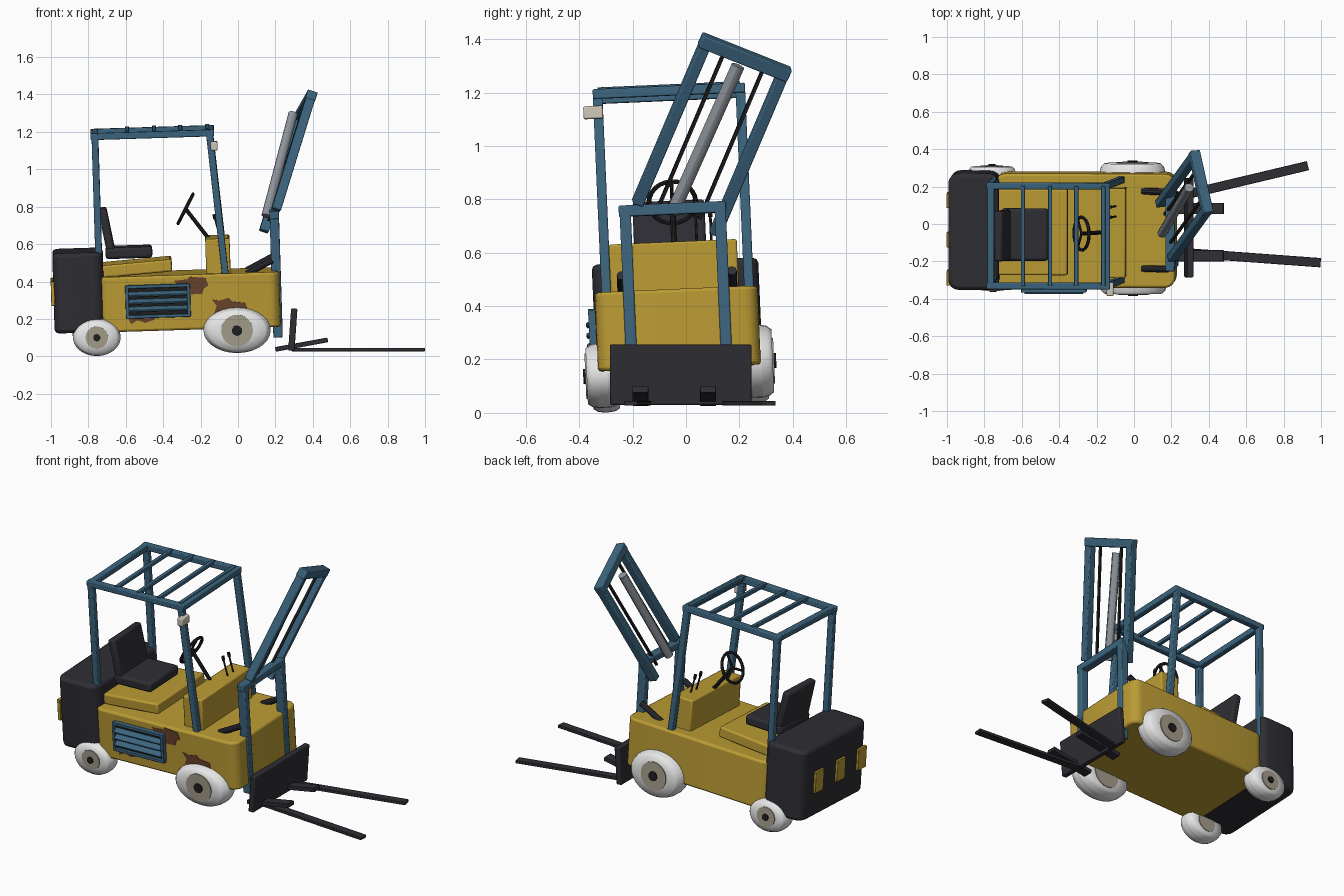
import bpy, bmesh, math
from mathutils import Matrix, Vector

if "Cube" in bpy.data.objects:
    bpy.data.objects.remove(bpy.data.objects["Cube"])

def mat(name, r, g, b):
    m = bpy.data.materials.new(name)
    m.diffuse_color = (r, g, b, 1)
    m.use_nodes = True
    m.node_tree.nodes["Principled BSDF"].inputs["Base Color"].default_value = m.diffuse_color
    return m

YELLOW = mat("yellow paint", .50, .33, .035)
BLUE = mat("steel blue", .045, .13, .21)
DARK = mat("charcoal", .027, .027, .034)
WHITE = mat("white rubber", .80, .80, .80)
RIM = mat("rim beige", .38, .34, .26)
GREY = mat("cylinder grey", .27, .30, .33)
RUST = mat("rust brown", .14, .055, .025)
BLACK = mat("black", .014, .014, .016)
LAMP = mat("lamp cream", .62, .58, .48)

# the whole truck leans a little: local frame -> world
P = Vector((-.25, -.03, .3))
TILT = (Matrix.Translation(P) @ Matrix.Rotation(math.radians(2.5), 4, 'X')
        @ Matrix.Rotation(math.radians(-1.8), 4, 'Y') @ Matrix.Translation(-P))
WORLD = Matrix.Identity(4)

def finish(name, bm, material, matrix, bevel=0, smooth=True):
    bmesh.ops.recalc_face_normals(bm, faces=bm.faces)
    me = bpy.data.meshes.new(name)
    bm.to_mesh(me)
    bm.free()
    me.materials.append(material)
    if smooth:
        for p in me.polygons:
            p.use_smooth = True
        me.set_sharp_from_angle(angle=math.radians(30))
    ob = bpy.data.objects.new(name, me)
    bpy.context.collection.objects.link(ob)
    ob.matrix_world = matrix
    if bevel:
        b = ob.modifiers.new("bevel", 'BEVEL')
        b.width, b.segments, b.limit_method, b.angle_limit = bevel, 2, 'ANGLE', math.radians(35)
    return ob

def box(name, c, size, material, pitch=0, bevel=.006, corner=0, frame=TILT):
    bm = bmesh.new()
    bmesh.ops.create_cube(bm, size=1)
    bmesh.ops.scale(bm, vec=size, verts=bm.verts)
    if corner:
        up = [e for e in bm.edges if abs(e.verts[0].co.z - e.verts[1].co.z) > .01]
        bmesh.ops.bevel(bm, geom=up, offset=corner, segments=4, profile=.5, affect='EDGES')
    m = frame @ Matrix.Translation(c) @ Matrix.Rotation(math.radians(pitch), 4, 'Y')
    return finish(name, bm, material, m, bevel)

def span(name, lo, hi, material, **k):
    lo, hi = Vector(lo), Vector(hi)
    return box(name, (lo + hi) / 2, hi - lo, material, **k)

def axes(a, b, side):
    z = (b - a).normalized()
    x = (side - z * side.dot(z)).normalized()
    m = Matrix((x, z.cross(x), z)).transposed().to_4x4()
    m.translation = (a + b) / 2
    return m

def bar(name, a, b, w, d, material, side=(0, 1, 0), frame=TILT, bevel=.005):
    a, b = Vector(a), Vector(b)
    bm = bmesh.new()
    bmesh.ops.create_cube(bm, size=1)
    bmesh.ops.scale(bm, vec=(w, d, (b - a).length), verts=bm.verts)
    return finish(name, bm, material, frame @ axes(a, b, Vector(side)), bevel)

def rod(name, a, b, r, material, n=10, frame=TILT):
    a, b = Vector(a), Vector(b)
    side = Vector((1, .01, 0)) if abs((b - a).normalized().x) < .9 else Vector((0, 1, 0))
    bm = bmesh.new()
    bmesh.ops.create_cone(bm, cap_ends=True, segments=n, radius1=r, radius2=r, depth=(b - a).length)
    return finish(name, bm, material, frame @ axes(a, b, side))

def lathe(name, pts, n, material, matrix, close=False):
    """Spin (radius, height) points about local z."""
    bm = bmesh.new()
    rings = [[bm.verts.new((r * math.cos(2 * math.pi * i / n), r * math.sin(2 * math.pi * i / n), h))
              for i in range(n)] for r, h in pts]
    for j in range(len(rings) - (0 if close else 1)):
        a, b = rings[j], rings[(j + 1) % len(rings)]
        for i in range(n):
            k = (i + 1) % n
            bm.faces.new((a[i], a[k], b[k], b[i]))
    return finish(name, bm, material, matrix)

# chassis, counterweight and its rear warning plates
span("body", (-.74, -.335, .155), (.225, .275, .45), YELLOW, corner=.055, bevel=.012)
span("counterweight", (-.985, -.342, .157), (-.715, .282, .585), DARK, corner=.055, bevel=.02)
for y in (.13, -.08, -.285):
    box("rear_plate", (-.988, y, .37), (.02, .08, .13), YELLOW, bevel=.003)

# seat base, seat, dash
box("seat_base", (-.54, -.035, .488), (.385, .46, .065), YELLOW, pitch=-3.5, bevel=.01)
box("seat_cushion", (-.575, -.045, .57), (.25, .28, .06), DARK, bevel=.015)
box("seat_back", (-.69, -.045, .69), (.045, .27, .24), DARK, pitch=-10, bevel=.012)
span("dash", (-.165, -.275, .44), (-.035, .205, .635), YELLOW, bevel=.008)

# steering wheel, column and levers
hub, low = Vector((-.265, -.03, .79)), Vector((-.145, -.03, .625))
ring_m = TILT @ Matrix.Translation(hub) @ Matrix.Rotation(math.radians(-61), 4, 'Y')
lathe("steering_wheel", [(.088 + .009 * math.cos(a), .009 * math.sin(a))
      for a in (i * math.pi / 3 for i in range(6))], 24, BLACK, ring_m, close=True)
rod("steering_column", hub, low, .011, BLACK)
for k in range(3):
    t = k * 2 * math.pi / 3
    tip = ring_m @ Vector((.086 * math.cos(t), .086 * math.sin(t), 0))
    rod("steering_spoke", ring_m.translation, tip, .007, BLACK, n=6, frame=WORLD)
for y in (.055, .11):
    rod("lever", (-.085, y, .62), (-.112, y, .735), .005, BLACK, n=6)
    rod("lever_knob", (-.109, y, .725), (-.114, y, .75), .009, BLACK, n=8)

# overhead guard: four posts, frame and slats
YS = (-.292, .243)
for y in YS:
    bar("rear_post", (-.737, y, .44), (-.737, y, 1.2), .036, .036, BLUE)
    bar("front_post", (-.062, y, .43), (-.125, y, 1.2), .036, .036, BLUE)
    bar("roof_rail", (-.76, y, 1.203), (-.1, y, 1.203), .036, .036, BLUE)
for x in (-.737, -.118):
    bar("roof_cross", (x, YS[0], 1.203), (x, YS[1], 1.203), .036, .036, BLUE, side=(1, 0, 0))
for x in (-.565, -.42, -.28, -.135):
    bar("roof_slat", (x, YS[0], 1.217), (x, YS[1], 1.217), .022, .022, BLUE, side=(1, 0, 0), bevel=.003)
span("work_lamp", (-.12, -.348, 1.11), (-.083, -.275, 1.158), LAMP)

# side louvre panel
span("grille_back", (-.595, -.345, .235), (-.26, -.325, .395), BLACK, bevel=0)
for z in (.235, .395):
    bar("grille_frame", (-.6, -.348, z), (-.255, -.348, z), .03, .018, BLUE, bevel=.003)
for x in (-.592, -.263):
    bar("grille_frame_side", (x, -.348, .23), (x, -.348, .40), .03, .018, BLUE, bevel=.003)
for z in (.275, .315, .355):
    bar("grille_louvre", (-.585, -.355, z), (-.27, -.355, z), .036, .012, BLUE, side=(0, 1, .6), bevel=.002)

# rust patches: thin irregular plates on the right side
for pts in ([(-.34, .42), (-.27, .425), (-.255, .44), (-.17, .43), (-.155, .39), (-.18, .375),
             (-.19, .345), (-.29, .345), (-.30, .37)],
            [(-.14, .315), (-.10, .305), (-.05, .32), (-.03, .30), (.04, .29), (.05, .25),
             (-.02, .23), (-.13, .235), (-.115, .28)],
            [(-.60, .25), (-.45, .25), (-.45, .215), (-.50, .20), (-.54, .215), (-.575, .195)]):
    bm = bmesh.new()
    f = bm.faces.new([bm.verts.new((x, -.338, z)) for x, z in pts])
    e = bmesh.ops.extrude_face_region(bm, geom=[f])
    bmesh.ops.translate(bm, vec=(0, .005, 0), verts=[v for v in e['geom'] if isinstance(v, bmesh.types.BMVert)])
    finish("rust_patch", bm, RUST, TILT, smooth=False)

# wheels: x, z, outer y, side, half length, half height, rim radius, width
for nm, x, z, yo, s, rx, rz, rr, w in (
        ("front_right", -.005, .14, -.372, -1, .18, .122, .085, .12),
        ("front_left", -.008, .193, .325, 1, .175, .137, .085, .12),
        ("rear_right", -.755, .102, -.35, -1, .128, .1, .06, .10),
        ("rear_left", -.76, .135, .307, 1, .128, .097, .06, .10)):
    h = w / 2
    spin = (Matrix.Translation((x, yo - s * h, z)) @ Matrix.Rotation(math.radians(2.5), 4, 'X')
            @ Matrix.Rotation(-s * math.pi / 2, 4, 'X'))
    lathe(nm + "_tyre", [(.45, -h), (.86, -h), (.96, -h * .7), (1, -h * .3), (1, h * .3),
          (.96, h * .7), (.86, h), (.45, h)], 28, WHITE, spin @ Matrix.Diagonal((rx, rz, 1, 1)))
    rod(nm + "_rim", (0, 0, -h - .004), (0, 0, h + .005), rr, RIM, n=24, frame=spin)
    rod(nm + "_hub", (0, 0, 0), (0, 0, h + .013), rr * .33, BLACK, n=10, frame=spin)

# lower mast and tilt cylinders
for y in (-.208, .148):
    bar("lower_mast_post", (.208, y, .095), (.208, y, .765), .042, .05, BLUE)
bar("lower_mast_top", (.208, -.232, .75), (.208, .17, .75), .05, .042, BLUE, side=(1, 0, 0))
for y in (-.232, .182):
    rod("tilt_cylinder", (.05, y, .44), (.19, y, .51), .018, DARK)

# bent upper mast
A, U, V = Vector((.205, -.18, .79)), Vector((.185, .255, .60)), Vector((-.065, .29, -.115))
for k in (0, 1):
    bar("upper_mast_rail", A + V * k - U * .01, A + V * k + U, .042, .05, BLUE, side=V, frame=WORLD)
bar("upper_mast_top", A + U - V * .07, A + U + V * 1.07, .05, .055, BLUE, side=U, frame=WORLD)
for k in (.25, .76):
    bar("lift_chain", A + V * k + U * .04, A + V * k + U, .013, .013, BLACK, side=V, frame=WORLD, bevel=0)
rod("lift_cylinder", (.15, -.05, .75), (.295, .195, 1.3), .025, GREY, n=12, frame=WORLD)

# carriage plate, broken fork heels and loose forks
box("carriage", (.293, -.02, .143), (.034, .53, .226), DARK, pitch=4, frame=WORLD)
for y in (-.17, .083):
    bar("fork_heel", (.2, y, .037), (.48, y, .088), .06, .025, DARK, frame=WORLD, bevel=.003)
for a, b in (((.29, -.155, .036), (.998, -.207, .036)), ((.29, .16, .036), (.93, .312, .036))):
    bar("fork", a, b, .05, .018, DARK, frame=WORLD, bevel=.003)
